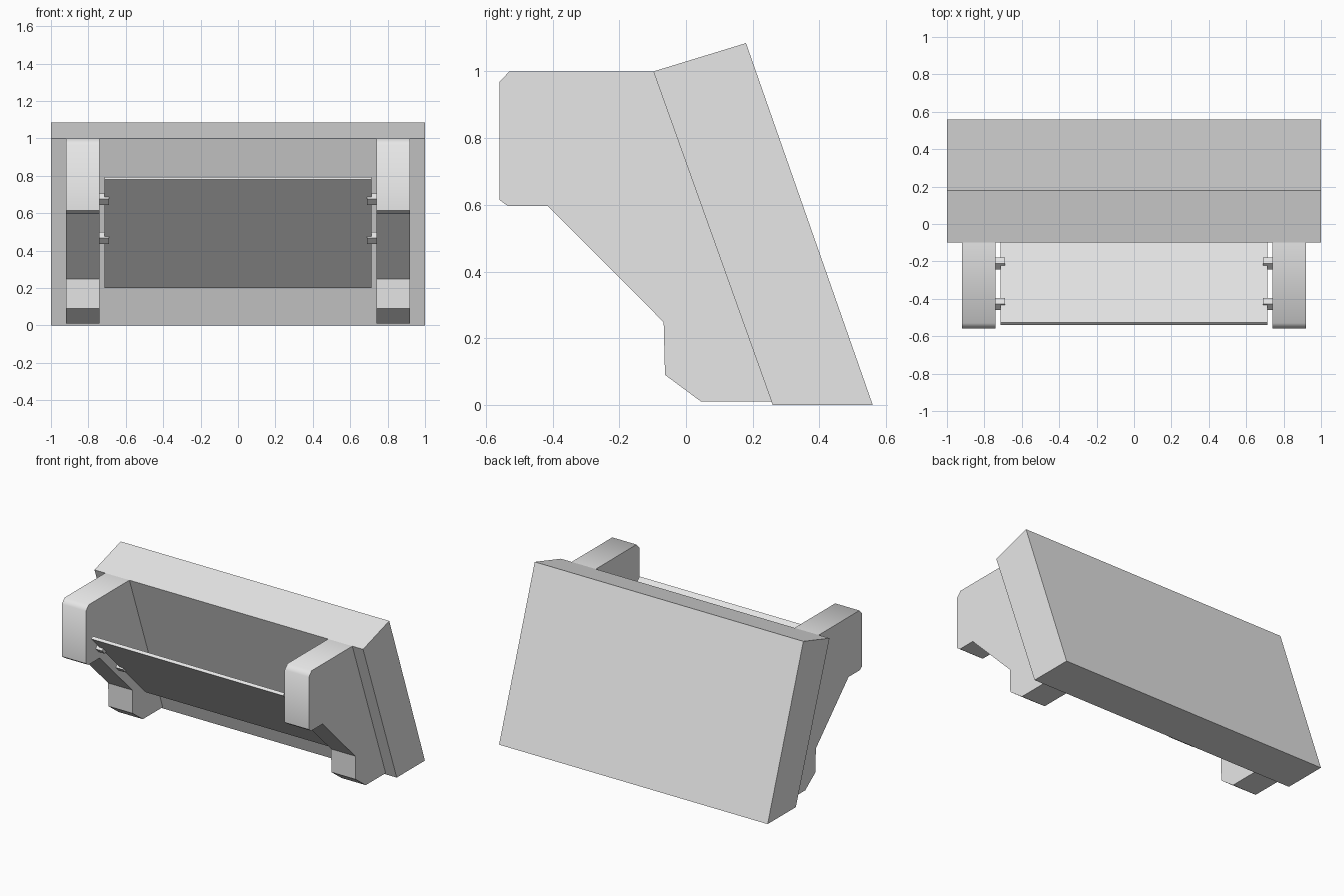
import bpy
import math

cube = bpy.data.objects.get("Cube")
if cube:
    bpy.data.objects.remove(cube, do_unlink=True)

GREY = (0.8, 0.8, 0.8, 1.0)
mat = bpy.data.materials.new("light grey")
mat.use_nodes = True
mat.diffuse_color = GREY
mat.node_tree.nodes["Principled BSDF"].inputs["Base Color"].default_value = GREY


def extrude_profile(name, profile, x0, x1):
    """Solid made by sweeping a (y, z) outline, listed counter-clockwise, along x."""
    n = len(profile)
    verts = [(x, y, z) for x in (x0, x1) for y, z in profile]
    faces = [list(range(n))[::-1], list(range(n, 2 * n))]
    faces += [(i, (i + 1) % n, n + (i + 1) % n, n + i) for i in range(n)]
    mesh = bpy.data.meshes.new(name)
    mesh.from_pydata(verts, [], faces)
    mesh.materials.append(mat)
    obj = bpy.data.objects.new(name, mesh)
    bpy.context.collection.objects.link(obj)
    return obj


def soften_top_corner(obj):
    """Smooth shading across the upper front chamfer only."""
    mesh = obj.data
    for poly in mesh.polygons:
        poly.use_smooth = True
    for edge in mesh.edges:
        a, b = (mesh.vertices[i].co for i in edge.vertices)
        along_x = abs(a.x - b.x) > 0.01
        edge.use_edge_sharp = not (along_x and a.z > 0.9 and a.y < -0.5)


def tilted_box(name, y, z, length, thickness, x0, x1):
    """Box sloping down toward the back at 45 degrees."""
    c = math.sqrt(0.5)
    corners = [(-1, -1), (1, -1), (1, 1), (-1, 1)]
    outline = []
    for s, t in corners:
        u, v = s * length / 2, t * thickness / 2
        outline.append((y + c * (u + v), z + c * (v - u)))
    return extrude_profile(name, outline, x0, x1)


# Leaning back slab
extrude_profile("back_slab", [(0.26, 0), (0.56, 0), (0.18, 1.085), (-0.098, 1)], -1, 1)

# Side brackets
bracket = [(0.26, 0.01), (-0.098, 1), (-0.53, 1), (-0.56, 0.968), (-0.56, 0.615),
           (-0.535, 0.597), (-0.415, 0.597), (-0.067, 0.248), (-0.063, 0.09), (0.045, 0.01)]
for side, x0, x1 in (("left", 0.74, 0.92), ("right", -0.92, -0.74)):
    soften_top_corner(extrude_profile(side + "_bracket", bracket, x0, x1))

# Sloping panel between the brackets
tilted_box("sloping_panel", -0.243, 0.497, 0.82, 0.02, -0.715, 0.715)

# Pins that hold the panel to the brackets
for side, x0, x1 in (("left", 0.69, 0.745), ("right", -0.745, -0.69)):
    for level, y, z in (("upper", -0.427, 0.675), ("lower", -0.212, 0.468)):
        tilted_box(f"{side}_{level}_pin", y, z, 0.045, 0.045, x0, x1)
